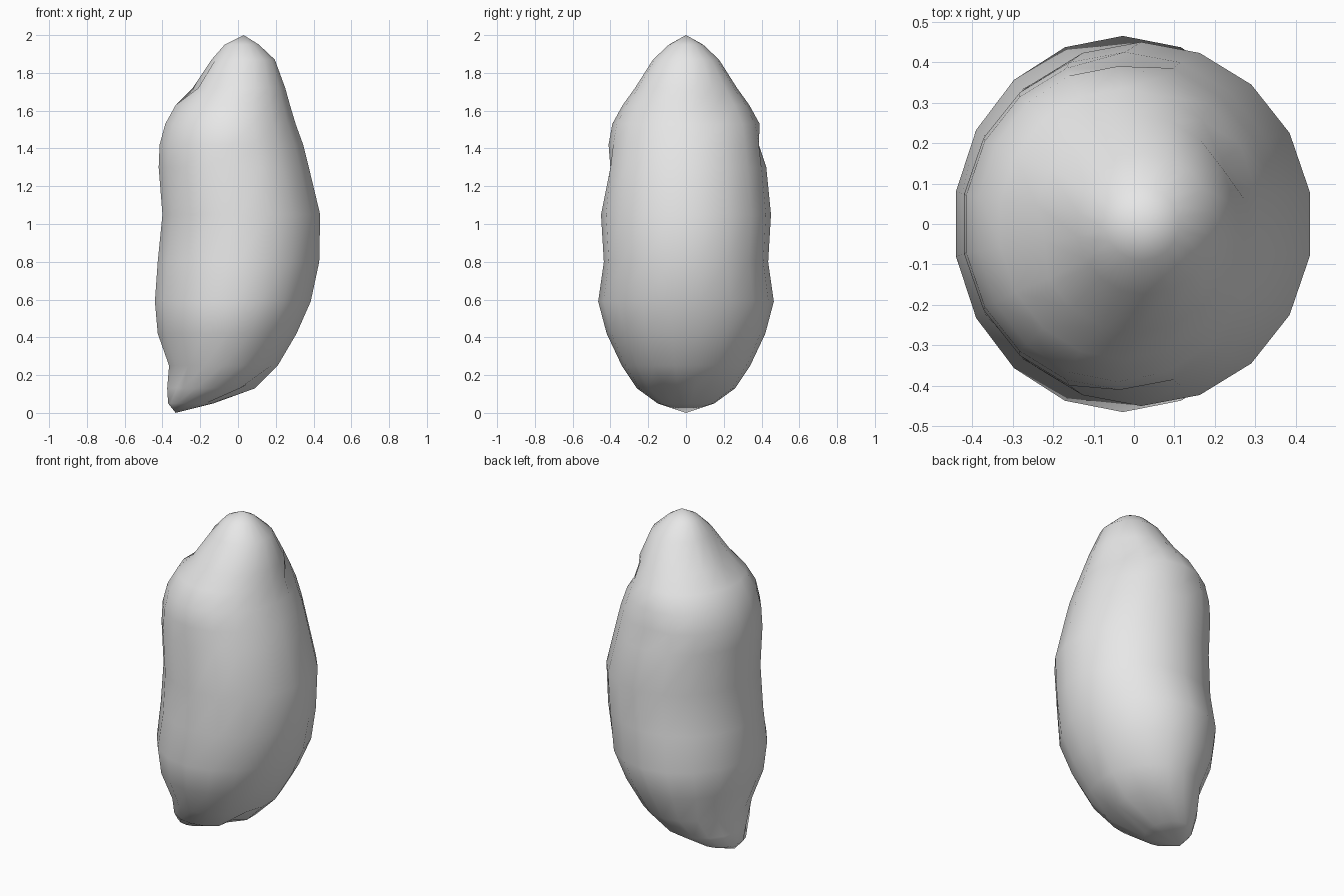
import bpy, bmesh, math
from mathutils import Vector

cube = bpy.data.objects.get("Cube")
if cube:
    bpy.data.objects.remove(cube, do_unlink=True)

SIDES = 18

# Cross-sections: height, left edge, right edge, half depth
SECTIONS = [
    (0.05, -0.37, -0.13, 0.15),
    (0.13, -0.375, 0.09, 0.26),
    (0.25, -0.365, 0.21, 0.34),
    (0.42, -0.425, 0.31, 0.42),
    (0.59, -0.44, 0.385, 0.465),
    (0.80, -0.425, 0.43, 0.435),
    (1.05, -0.40, 0.435, 0.45),
    (1.30, -0.42, 0.375, 0.425),
    (1.42, -0.415, 0.345, 0.41),
    (1.53, -0.385, 0.305, 0.39),
    (1.63, -0.33, 0.275, 0.335),
    (1.72, -0.24, 0.25, 0.27),
    (1.87, -0.14, 0.195, 0.175),
    (1.95, -0.07, 0.11, 0.09),
]

# Small eyes of the tuber
DENTS = [(0, -0.43, 1.3), (0, 0.43, 1.42), (0.23, 0.15, 1.63), (-0.25, -0.06, 1.68),
         (0.05, -0.14, 0.16), (0.05, 0.14, 0.16), (-0.35, -0.1, 0.13)]


def add_ring(bm, z, left, right, depth):
    mid = (left + right) / 2
    step = math.tau / SIDES
    half = (right - left) / 2 / math.cos(step / 2)
    return [bm.verts.new((mid + half * math.cos((i + 0.5) * step),
                          depth * math.sin((i + 0.5) * step), z)) for i in range(SIDES)]


# Lofted body with a tip at each end
bm = bmesh.new()
rings = [add_ring(bm, *s) for s in SECTIONS]
bottom = bm.verts.new((-0.33, 0, 0))
top = bm.verts.new((0.03, 0, 2))
for i in range(SIDES):
    j = (i + 1) % SIDES
    for low, high in zip(rings, rings[1:]):
        bm.faces.new((low[i], low[j], high[j], high[i]))
    bm.faces.new((bottom, rings[0][j], rings[0][i]))
    bm.faces.new((top, rings[-1][i], rings[-1][j]))

# Press in the eyes
bm.normal_update()
for spot in DENTS:
    v = min(bm.verts, key=lambda v: (v.co - Vector(spot)).length)
    v.co -= v.normal * 0.025
bmesh.ops.recalc_face_normals(bm, faces=bm.faces)
for f in bm.faces:
    f.smooth = True

mesh = bpy.data.meshes.new("potato")
bm.to_mesh(mesh)
bm.free()
potato = bpy.data.objects.new("potato", mesh)
bpy.context.collection.objects.link(potato)

# Plain skin
skin = bpy.data.materials.new("light grey skin")
skin.use_nodes = True
grey = (0.8, 0.8, 0.8, 1)
skin.diffuse_color = grey
skin.node_tree.nodes["Principled BSDF"].inputs["Base Color"].default_value = grey
mesh.materials.append(skin)
